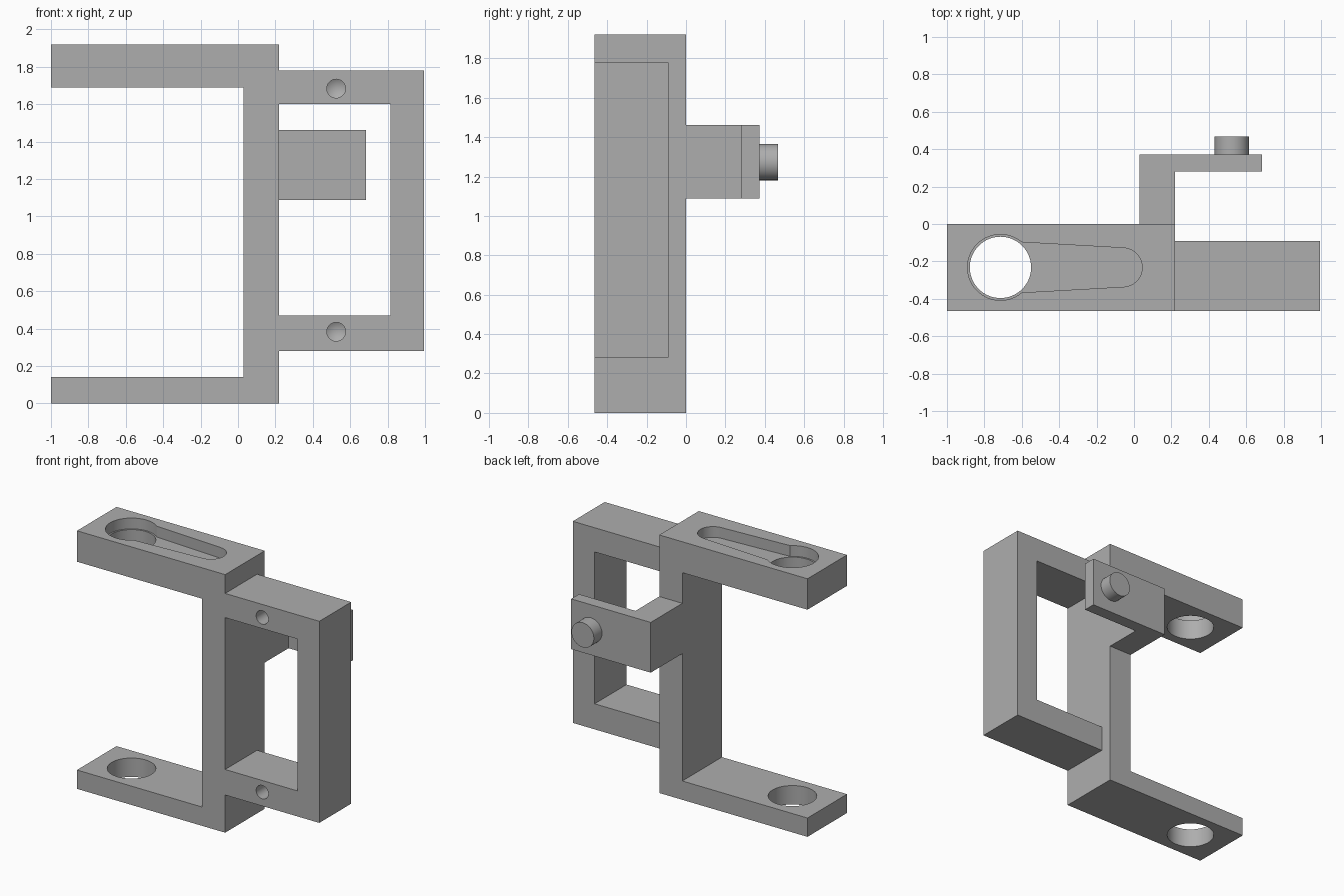
import bpy, bmesh, math
from mathutils import Matrix, Vector

default = bpy.data.objects.get("Cube")
if default:
    bpy.data.objects.remove(default, do_unlink=True)

grey = bpy.data.materials.new("plain grey")
grey.use_nodes = True
colour = (0.42, 0.42, 0.42, 1)
grey.diffuse_color = colour
grey.node_tree.nodes["Principled BSDF"].inputs["Base Color"].default_value = colour


def make(name, bm):
    bmesh.ops.recalc_face_normals(bm, faces=bm.faces[:])
    mesh = bpy.data.meshes.new(name)
    bm.to_mesh(mesh)
    bm.free()
    mesh.materials.append(grey)
    obj = bpy.data.objects.new(name, mesh)
    bpy.context.collection.objects.link(obj)
    return obj


def prism(name, profile, axis, start, end):
    """Extrude a flat profile along y (profile in x, z) or z (profile in x, y)."""
    bm = bmesh.new()
    place = (lambda a, b: (a, start, b)) if axis == "y" else (lambda a, b: (a, b, start))
    face = bm.faces.new([bm.verts.new(place(a, b)) for a, b in profile])
    grown = bmesh.ops.extrude_face_region(bm, geom=[face])["geom"]
    shift = Vector((0, end - start, 0)) if axis == "y" else Vector((0, 0, end - start))
    bmesh.ops.translate(bm, verts=[g for g in grown if isinstance(g, bmesh.types.BMVert)], vec=shift)
    return make(name, bm)


def arc(cx, cy, r, a0, a1, steps):
    angles = [math.radians(a0 + (a1 - a0) * i / steps) for i in range(steps + 1)]
    return [(cx + r * math.cos(a), cy + r * math.sin(a)) for a in angles]


def disc(cx, cy, r):
    return arc(cx, cy, r, 0, 360, 64)[:-1]


def cut(target, cutter):
    cutter.hide_render = True
    mod = target.modifiers.new("cut", "BOOLEAN")
    mod.operation = "DIFFERENCE"
    mod.solver = "EXACT"
    mod.object = cutter
    bpy.context.view_layer.objects.active = target
    bpy.ops.object.modifier_apply(modifier=mod.name)
    bpy.data.objects.remove(cutter, do_unlink=True)


front, frame_back = -0.465, -0.09

# Main C-shaped body with a thick upper arm and a thin lower arm
body = prism("main_body", [(-1, 0), (0.22, 0), (0.22, 1.92), (-1, 1.92),
                           (-1, 1.69), (0.03, 1.69), (0.03, 0.14), (-1, 0.14)], "y", front, 0)

# Through holes, then the keyhole recess in the upper arm
hx, hy = -0.714, -0.232
recess = 1.84
cut(body, prism("lower_hole", disc(hx, hy, 0.164), "z", -0.1, 0.3))
cut(body, prism("upper_hole", disc(hx, hy, 0.164), "z", 1.6, 2.1))
cut(body, prism("recess_round", disc(hx, hy, 0.176), "z", recess, 2.1))
slot = [(hx, hy + 0.141)] + arc(-0.06, hy, 0.104, 87, -87, 24) + [(hx, hy - 0.141)]
cut(body, prism("recess_slot", slot, "z", recess, 2.1))

# Side frame
frame = prism("side_frame", [(0.22, 0.28), (0.995, 0.28), (0.995, 1.78), (0.22, 1.78),
                             (0.22, 1.6), (0.815, 1.6), (0.815, 0.47), (0.22, 0.47)],
              "y", front, frame_back)

# Drilled blind holes with pointed ends
for z in (0.383, 1.683):
    bm = bmesh.new()
    rings = []
    for y in (front - 0.1, front + 0.2):
        rings.append([bm.verts.new((a, y, b)) for a, b in disc(0.525, z, 0.05)])
    tip = bm.verts.new((0.525, front + 0.23, z))
    bm.faces.new(rings[0])
    n = len(rings[0])
    for i in range(n):
        j = (i + 1) % n
        bm.faces.new((rings[0][i], rings[0][j], rings[1][j], rings[1][i]))
        bm.faces.new((rings[1][i], rings[1][j], tip))
    cut(frame, make("drill", bm))

# Rear bracket and its round pin
bracket = prism("rear_bracket", [(0.03, 0), (0.22, 0), (0.22, 0.28), (0.685, 0.28),
                                 (0.685, 0.372), (0.03, 0.372)], "z", 1.088, 1.462)
pin = prism("rear_pin", disc(0.523, 1.273, 0.092), "y", 0.37, 0.468)

# Smooth round walls, keep edges sharp
bpy.ops.object.select_all(action="DESELECT")
for obj in (body, frame, bracket, pin):
    obj.select_set(True)
bpy.context.view_layer.objects.active = body
bpy.ops.object.shade_smooth_by_angle(angle=math.radians(20))
